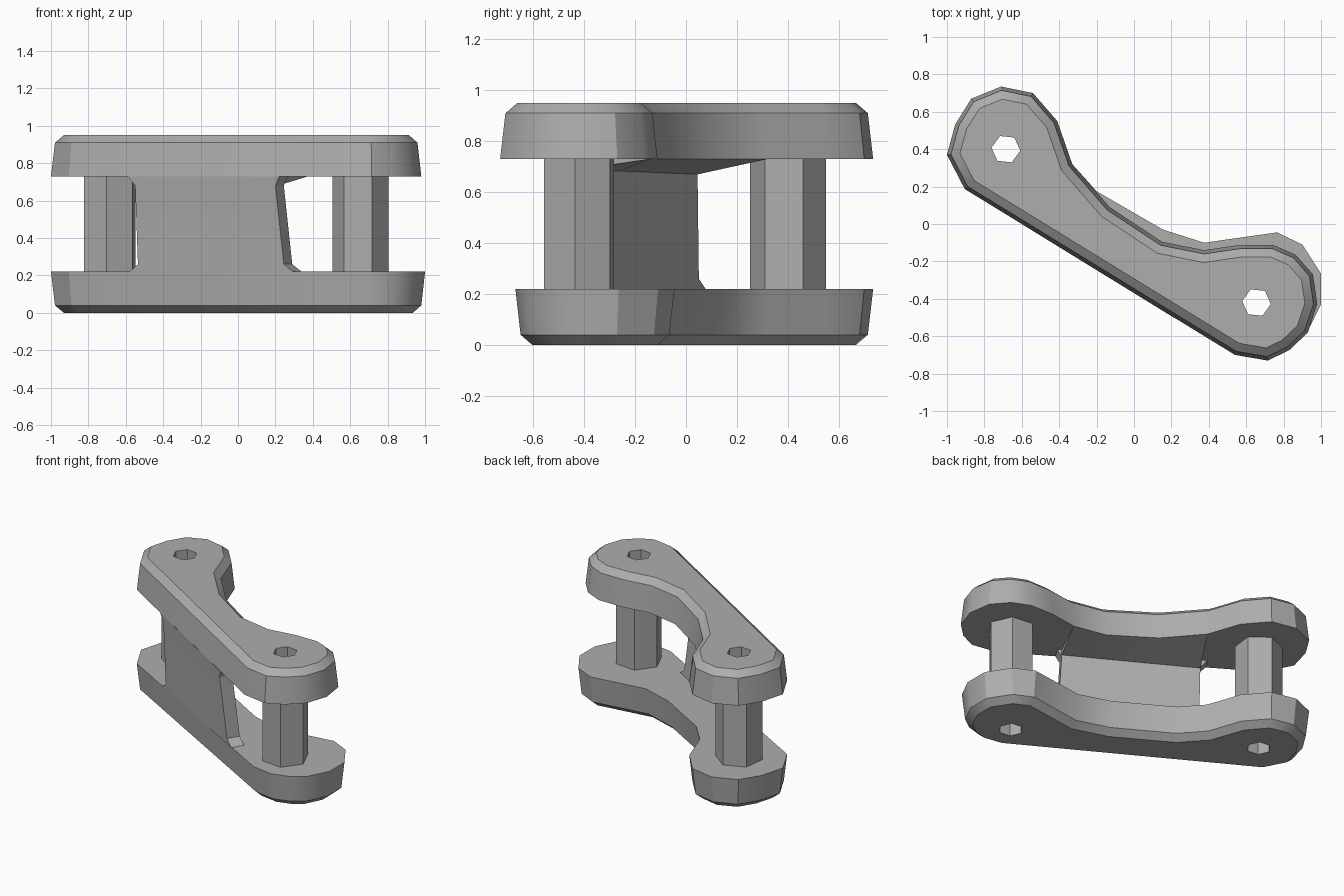
import bpy, bmesh, math
from mathutils import Vector

cube = bpy.data.objects.get("Cube")
if cube:
    bpy.data.objects.remove(cube)

steel = bpy.data.materials.new("steel grey")
steel.use_nodes = True
GREY = (0.42, 0.42, 0.42, 1)
steel.diffuse_color = GREY
steel.node_tree.nodes["Principled BSDF"].inputs["Base Color"].default_value = GREY


def finish(bm, name, angle=30):
    bmesh.ops.recalc_face_normals(bm, faces=bm.faces)
    mesh = bpy.data.meshes.new(name)
    bm.to_mesh(mesh)
    bm.free()
    mesh.materials.append(steel)
    ob = bpy.data.objects.new(name, mesh)
    bpy.context.collection.objects.link(ob)
    bpy.ops.object.select_all(action='DESELECT')
    ob.select_set(True)
    bpy.context.view_layer.objects.active = ob
    bpy.ops.object.shade_smooth_by_angle(angle=math.radians(angle))
    return ob


def hexagon(centre, radius, turn):
    return [(centre[0] + radius * math.cos(math.radians(turn + 60 * k)),
             centre[1] + radius * math.sin(math.radians(turn + 60 * k))) for k in range(6)]


def inset(outline, dist):
    """Move each corner of a clockwise outline inwards with a mitre."""
    pts = [Vector(p) for p in outline]
    result = []
    for i, p in enumerate(pts):
        a = (p - pts[i - 1]).normalized()
        b = (pts[(i + 1) % len(pts)] - p).normalized()
        na, nb = Vector((a.y, -a.x)), Vector((b.y, -b.x))
        result.append(p + (na + nb) * dist / (1 + na.dot(nb)))
    return result


def ring(bm, pts, z):
    return [bm.verts.new((p[0], p[1], z)) for p in pts]


def bridge(bm, a, b):
    for i in range(len(a)):
        bm.faces.new((a[i - 1], a[i], b[i], b[i - 1]))


def cap(bm, loops):
    """Fill an outline that has holes in it."""
    edges = []
    for loop in loops:
        for i in range(len(loop)):
            edges.append(bm.edges.get((loop[i - 1], loop[i])))
    bmesh.ops.triangle_fill(bm, use_beauty=True, use_dissolve=False, edges=edges,
                            normal=(0, 0, 1))


# Pin centres and the turn of each hexagonal pin
PINS = {"right": ((-0.685, 0.40), 23), "left": ((0.655, -0.42), -6)}

# Plate outlines, clockwise from the far end
FAR_END = [(-0.905, 0.187), (-1, 0.37), (-0.955, 0.535), (-0.87, 0.67),
           (-0.71, 0.735), (-0.54, 0.70), (-0.41, 0.55), (-0.33, 0.32)]
UPPER = FAR_END + [(-0.13, 0.09), (0.15, -0.095), (0.375, -0.14), (0.565, -0.112),
                   (0.745, -0.112), (0.865, -0.165), (0.957, -0.27), (0.98, -0.43),
                   (0.93, -0.58), (0.83, -0.675), (0.715, -0.73), (0.54, -0.70)]
LOWER = FAR_END + [(-0.2, 0.175), (0.155, -0.03), (0.375, -0.1), (0.765, -0.045),
                   (0.9, -0.11), (1, -0.265), (1, -0.43), (0.93, -0.57),
                   (0.84, -0.635), (0.72, -0.67), (0.57, -0.645)]


def plate(name, outline, z_inner, z_chamfer, z_outer):
    bm = bmesh.new()
    inner = ring(bm, outline, z_inner)
    middle = ring(bm, inset(outline, 0.02), z_chamfer)
    outer = ring(bm, inset(outline, 0.065), z_outer)
    bridge(bm, inner, middle)
    bridge(bm, middle, outer)
    inner_holes, outer_holes = [], []
    for centre, _ in PINS.values():
        bore = hexagon(centre, 0.077, -6)
        inner_holes.append(ring(bm, bore, z_inner))
        outer_holes.append(ring(bm, bore, z_outer))
        bridge(bm, inner_holes[-1], outer_holes[-1])
    cap(bm, [inner] + inner_holes)
    cap(bm, [outer] + outer_holes)
    finish(bm, name)


plate("upper_plate", UPPER, 0.73, 0.91, 0.95)
plate("lower_plate", LOWER, 0.22, 0.04, 0)

# Hollow hexagonal pins between the plates
for side, (centre, turn) in PINS.items():
    bm = bmesh.new()
    for radius, angle in ((0.15, turn), (0.077, -6)):
        pts = hexagon(centre, radius, angle)
        bridge(bm, ring(bm, pts, 0.22), ring(bm, pts, 0.73))
    finish(bm, side + "_pin")


# Web joining the plates along the straight front edge, flared at its ends
def front_y(x, z):
    slope = 0.568 + 0.047 * (z - 0.22) / 0.51
    return 0.187 - slope * (x + 0.905)


bm = bmesh.new()
rows = []
for z, left, right in ((0.22, -0.58, 0.295), (0.26, -0.535, 0.245),
                       (0.68, -0.55, 0.2), (0.73, -0.59, 0.22)):
    yl, yr = front_y(left, z), front_y(right, z)
    rows.append([bm.verts.new(c) for c in (
        (left, yl, z), (right, yr, z),
        (right + 0.045, yr + 0.075, z), (left + 0.045, yl + 0.075, z))])
for low, high in zip(rows, rows[1:]):
    bridge(bm, low, high)
finish(bm, "web", 25)

# Sloped gusset from the back of the web to the back edge of the upper plate
bm = bmesh.new()
start = Vector((-0.505, front_y(-0.55, 0.68) + 0.075, 0.67))
end = Vector((0.245, front_y(0.2, 0.68) + 0.075, 0.69))
near = [bm.verts.new(start.lerp(end, k / 3)) for k in range(4)]
far = ring(bm, UPPER[7:11], 0.73)
for k in range(3):
    bm.faces.new((near[k], near[k + 1], far[k + 1], far[k]))
for k in (0, 3):
    top = bm.verts.new((near[k].co.x, near[k].co.y, 0.73))
    bm.faces.new((near[k], far[k], top))
finish(bm, "gusset")
